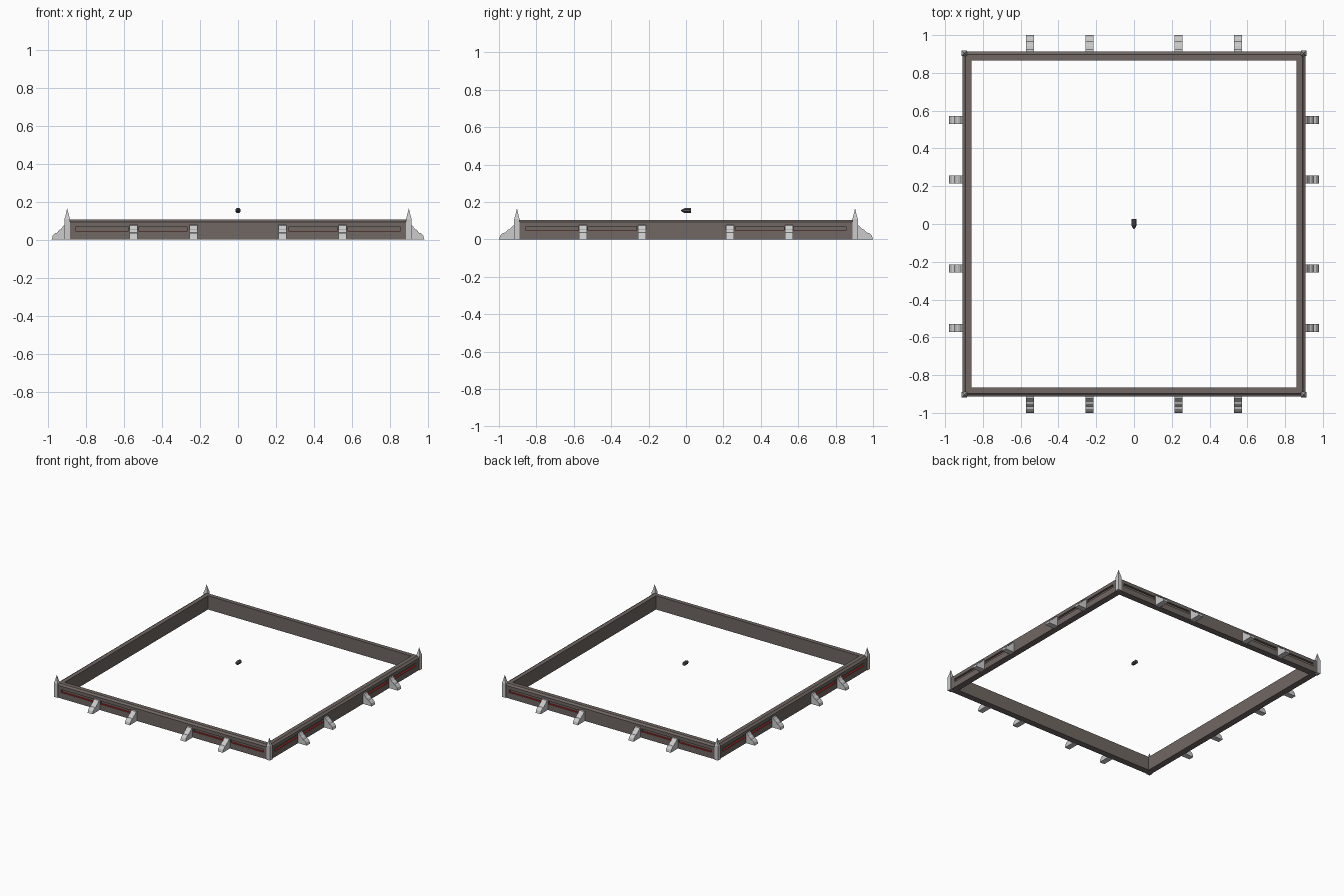
import bpy, bmesh, math
from mathutils import Matrix

if "Cube" in bpy.data.objects:
    bpy.data.objects.remove(bpy.data.objects["Cube"])

OX, OY = 0.907, 0.913          # outer half sizes of the frame


def material(name, rgb):
    m = bpy.data.materials.new(name)
    m.diffuse_color = (*rgb, 1)
    m.use_nodes = True
    m.node_tree.nodes["Principled BSDF"].inputs["Base Color"].default_value = m.diffuse_color
    return m


STONE = material("dark_stone", (0.16, 0.135, 0.125))
RED = material("red_glow", (0.45, 0.02, 0.02))
DARK = material("dark_metal", (0.09, 0.08, 0.085))


def finish(bm, name, mat=None):
    bmesh.ops.recalc_face_normals(bm, faces=bm.faces)
    me = bpy.data.meshes.new(name)
    bm.to_mesh(me)
    bm.free()
    ob = bpy.data.objects.new(name, me)
    bpy.context.collection.objects.link(ob)
    if mat:
        me.materials.append(mat)
    return ob


def loft(bm, rings, cap=True, closed=False):
    vs = [[bm.verts.new(p) for p in r] for r in rings]
    n = len(vs[0])
    for i in range(len(vs) if closed else len(vs) - 1):
        a, b = vs[i], vs[(i + 1) % len(vs)]
        for j in range(n):
            k = (j + 1) % n
            bm.faces.new((a[j], a[k], b[k], b[j]))
    if cap:
        bm.faces.new(vs[0])
        bm.faces.new(vs[-1])


def box(bm, x0, x1, y0, y1, z0, z1):
    c = ((x0 + x1) / 2, (y0 + y1) / 2, (z0 + z1) / 2)
    m = Matrix.Translation(c) @ Matrix.Diagonal((x1 - x0, y1 - y0, z1 - z0, 1))
    bmesh.ops.create_cube(bm, size=1, matrix=m)


# The four sides: quarter turn and distance of the outer wall face
SIDES = [(0, OY), (1, OX), (2, OY), (3, OX)]


def on_side(turn, dist, u, depth, z):
    """Point at u along the wall, depth outwards from its outer face."""
    return Matrix.Rotation(turn * math.pi / 2, 4, 'Z') @ \
        Matrix.Translation((u, -dist - depth, z)).to_translation()


def side_box(bm, turn, dist, u0, u1, d0, d1, z0, z1):
    rect = [(u0, z0), (u1, z0), (u1, z1), (u0, z1)]
    loft(bm, [[on_side(turn, dist, u, d, z) for u, z in rect] for d in (d0, d1)])


# Mitred square frame with a chamfered outer top edge
profile = [(0, 0), (0, 0.094), (0.008, 0.097), (0.016, 0.105), (0.048, 0.105), (0.048, 0)]
bm = bmesh.new()
loft(bm, [[(sx * (OX - d), sy * (OY - d), z) for d, z in profile]
          for sx, sy in ((-1, -1), (1, -1), (1, 1), (-1, 1))], cap=False, closed=True)
frame = finish(bm, "wall_frame", STONE)

# Slots cut into the outer faces, with a red strip on each slot floor
slots = [(-0.855, -0.575), (-0.523, -0.265), (0.265, 0.523), (0.575, 0.855)]
cut, red = bmesh.new(), bmesh.new()
for turn, dist in SIDES:
    for a, b in slots:
        side_box(cut, turn, dist, a, b, -0.015, 0.01, 0.044, 0.068)
        side_box(red, turn, dist, a, b, -0.0155, -0.002, 0.043, 0.047)
cutter = finish(cut, "slot_cutter")
cutter.hide_render = True
finish(red, "red_strips", RED)
mod = frame.modifiers.new("slots", 'BOOLEAN')
mod.operation, mod.solver, mod.object = 'DIFFERENCE', 'EXACT', cutter
dg = bpy.context.evaluated_depsgraph_get()
frame.data = bpy.data.meshes.new_from_object(frame.evaluated_get(dg))
frame.modifiers.clear()
bpy.data.objects.remove(cutter)

# Stepped buttresses, four on each side
step = [(-0.005, 0), (1, 0), (0.93, 0.02), (0.76, 0.034), (0.60, 0.037),
        (0.46, 0.051), (0.33, 0.055), (0.13, 0.075), (-0.005, 0.077)]
bm = bmesh.new()
for turn, dist in SIDES:
    reach = 1.0 - dist if turn % 2 == 0 else 0.98 - dist
    for u in (-0.55, -0.235, 0.235, 0.55):
        loft(bm, [[on_side(turn, dist, u + w, d * reach, z) for d, z in step]
                  for w in (-0.021, 0.021)])
finish(bm, "buttresses")

# Corner posts ending in thin concave spikes
levels = [(0, 0.030), (0.108, 0.030), (0.122, 0.021), (0.138, 0.013), (0.165, 0.001)]
bm = bmesh.new()
for sx in (-1, 1):
    for sy in (-1, 1):
        cx, cy = sx * (OX - 0.009), sy * (OY - 0.009)
        loft(bm, [[(cx + i * w / 2, cy + j * w / 2, z)
                   for i, j in ((-1, -1), (1, -1), (1, 1), (-1, 1))] for z, w in levels])
finish(bm, "corner_spikes")

# Small floating pointed body in the middle, tip towards the front
shape = [(-0.028, 0.001), (-0.018, 0.009), (-0.006, 0.0145), (0.026, 0.0145)]
bm = bmesh.new()
loft(bm, [[(r * math.cos(math.tau * (k + 0.5) / 8), y,
            0.154 + r * math.sin(math.tau * (k + 0.5) / 8)) for k in range(8)]
          for y, r in shape])
finish(bm, "centre_bullet", DARK)
